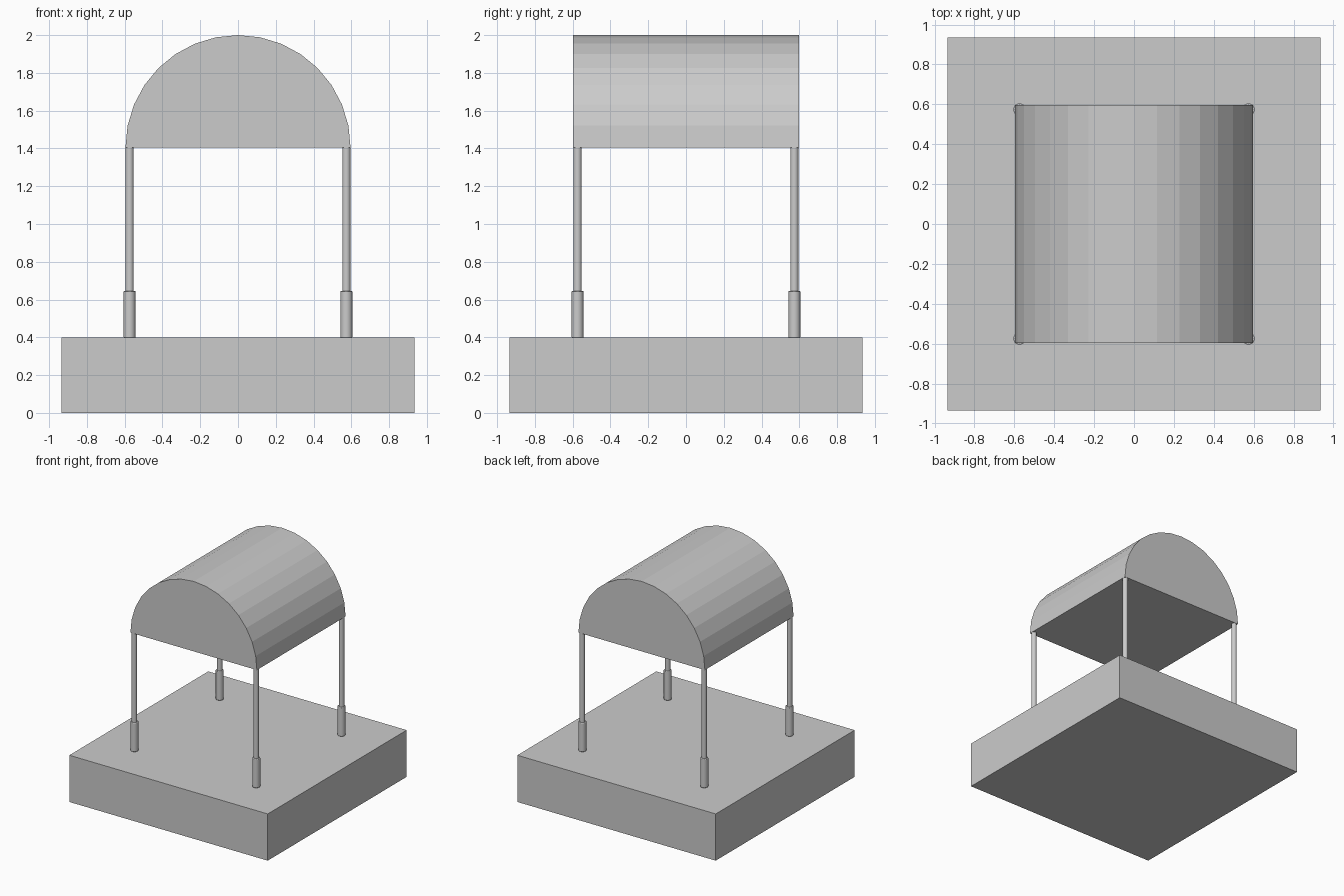
import bpy, bmesh, math

if "Cube" in bpy.data.objects:
    bpy.data.objects.remove(bpy.data.objects["Cube"])

BASE_HALF, BASE_TOP = 0.935, 0.398
ROOF_R, ROOF_Z = 0.596, 1.404
POST_POS = 0.574


def make_object(name, bm):
    bmesh.ops.recalc_face_normals(bm, faces=bm.faces)
    mesh = bpy.data.meshes.new(name)
    bm.to_mesh(mesh)
    bm.free()
    obj = bpy.data.objects.new(name, mesh)
    bpy.context.collection.objects.link(obj)
    return obj


def rod(name, x, y, r, z0, z1, bevel=0.0):
    bpy.ops.mesh.primitive_cylinder_add(
        vertices=24, radius=r, depth=z1 - z0, location=(x, y, (z0 + z1) / 2))
    obj = bpy.context.object
    obj.name = name
    if bevel:
        mod = obj.modifiers.new("rounded_rim", 'BEVEL')
        mod.width, mod.segments = bevel, 2
    bpy.ops.object.shade_smooth_by_angle(angle=math.radians(35))


# Square plinth
bpy.ops.mesh.primitive_cube_add(size=1, location=(0, 0, BASE_TOP / 2))
base = bpy.context.object
base.name = "base"
base.scale = (2 * BASE_HALF, 2 * BASE_HALF, BASE_TOP)

# Solid barrel roof: half-disc profile extruded front to back
bm = bmesh.new()
profile = [bm.verts.new((ROOF_R * math.cos(math.pi * i / 16), -0.597,
                         ROOF_Z + ROOF_R * math.sin(math.pi * i / 16)))
           for i in range(17)]
face = bm.faces.new(profile)
extruded = bmesh.ops.extrude_face_region(bm, geom=[face], use_keep_orig=True)
bmesh.ops.translate(bm, vec=(0, 1.194, 0),
                    verts=[g for g in extruded["geom"] if isinstance(g, bmesh.types.BMVert)])
make_object("barrel_roof", bm)

# Corner posts, each with a thicker sleeve at the foot
for sx, side in ((-1, "left"), (1, "right")):
    for sy, end in ((-1, "front"), (1, "back")):
        x, y = sx * POST_POS, sy * POST_POS
        rod(f"{end}_{side}_post", x, y, 0.0215, BASE_TOP, ROOF_Z)
        rod(f"{end}_{side}_sleeve", x, y, 0.031, BASE_TOP, 0.646, 0.004)
